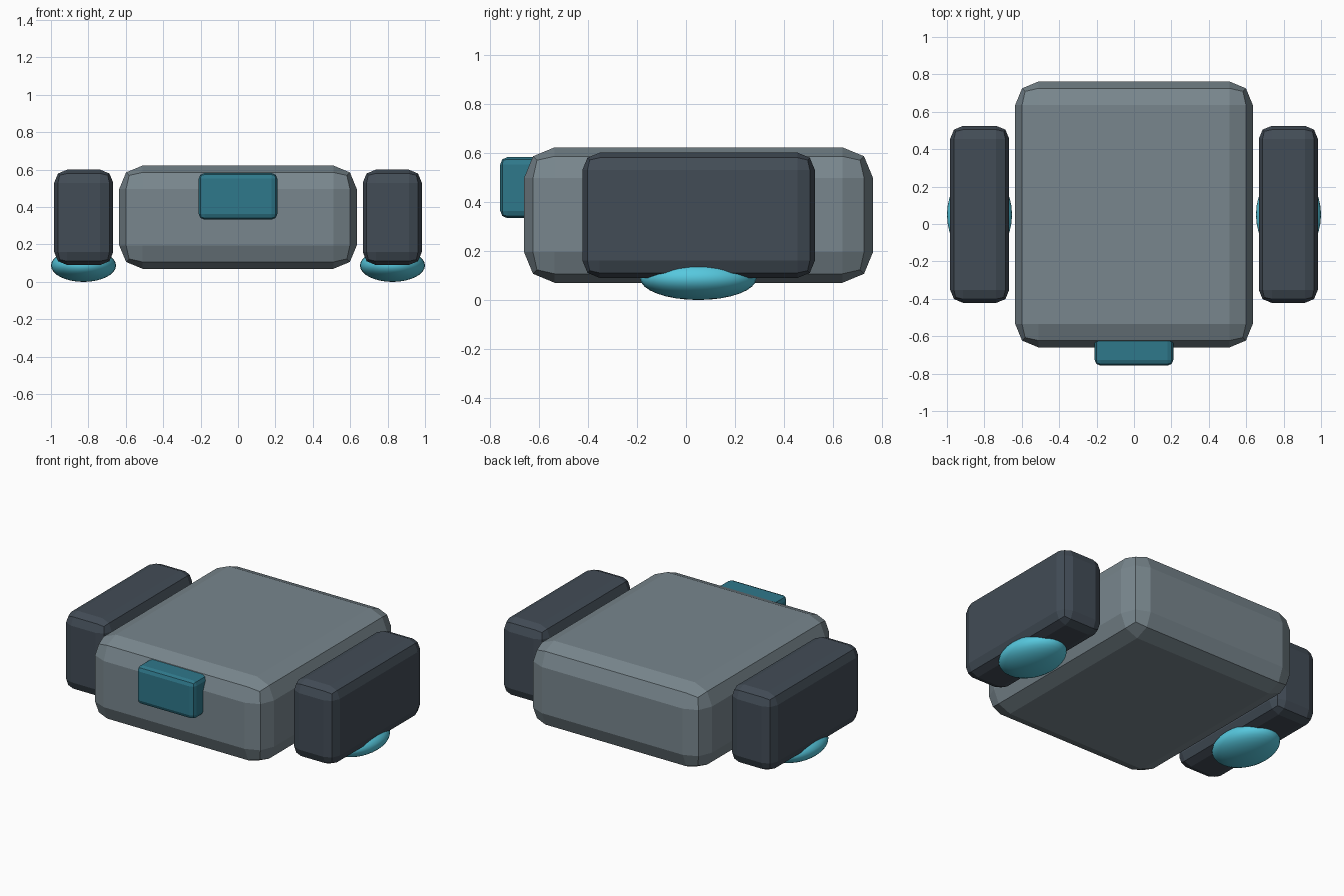
import bpy
import math

if "Cube" in bpy.data.objects:
    bpy.data.objects.remove(bpy.data.objects["Cube"])


def material(name, r, g, b):
    # sRGB 0-255 to linear
    lin = [((c / 255 + 0.055) / 1.055) ** 2.4 for c in (r, g, b)]
    mat = bpy.data.materials.new(name)
    mat.diffuse_color = (*lin, 1)
    mat.use_nodes = True
    mat.node_tree.nodes["Principled BSDF"].inputs["Base Color"].default_value = mat.diffuse_color
    return mat


grey = material("body grey", 120, 134, 141)
slate = material("dark slate", 66, 76, 86)
teal = material("deep teal", 47, 120, 139)
cyan = material("bright cyan", 86, 200, 222)


def bevelled_box(name, low, high, bevel, mat):
    centre = [(a + b) / 2 for a, b in zip(low, high)]
    bpy.ops.mesh.primitive_cube_add(size=1, location=centre)
    obj = bpy.context.object
    obj.name = name
    obj.scale = [b - a for a, b in zip(low, high)]
    bpy.ops.object.transform_apply(location=False, rotation=False, scale=True)
    mod = obj.modifiers.new("rounded edges", 'BEVEL')
    mod.width = bevel
    mod.segments = 2
    mod.limit_method = 'NONE'
    obj.data.materials.append(mat)
    return obj


# Main body and front sensor block
bevelled_box("body", (-0.635, -0.66, 0.07), (0.635, 0.762, 0.622), 0.125, grey)
bevelled_box("front_sensor", (-0.21, -0.757, 0.333), (0.21, -0.56, 0.582), 0.03, teal)

for side, label in ((-1, "left"), (1, "right")):
    # Side pod
    xs = sorted((side * 0.667, side * 0.983))
    bevelled_box(label + "_pod", (xs[0], -0.422, 0.09), (xs[1], 0.525, 0.6), 0.07, slate)
    # Flattened glowing thruster under the pod
    bpy.ops.mesh.primitive_uv_sphere_add(
        segments=32, ring_count=16, radius=1, location=(side * 0.826, 0.05, 0.088))
    thruster = bpy.context.object
    thruster.name = label + "_thruster"
    thruster.scale = (0.174, 0.237, 0.088)
    bpy.ops.object.transform_apply(location=False, rotation=False, scale=True)
    thruster.data.materials.append(cyan)
    bpy.ops.object.shade_smooth_by_angle(angle=math.radians(40))
